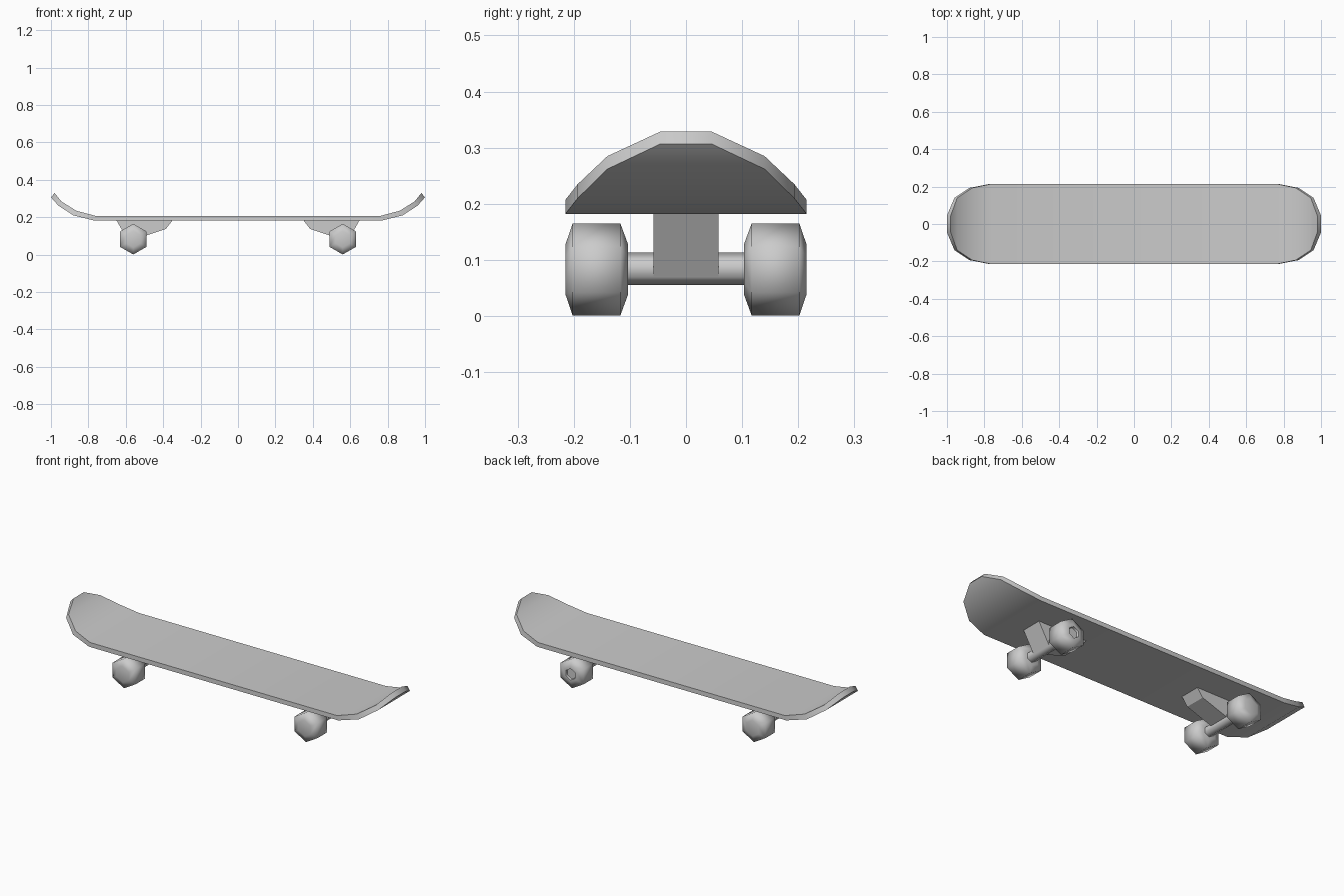
import bpy, bmesh
from math import sin, cos, pi, radians

if "Cube" in bpy.data.objects:
    bpy.data.objects.remove(bpy.data.objects["Cube"])


def make_object(name, verts, faces, angle=None):
    mesh = bpy.data.meshes.new(name)
    mesh.from_pydata(verts, [], faces)
    bm = bmesh.new()
    bm.from_mesh(mesh)
    bmesh.ops.recalc_face_normals(bm, faces=bm.faces)
    bm.to_mesh(mesh)
    bm.free()
    obj = bpy.data.objects.new(name, mesh)
    bpy.context.collection.objects.link(obj)
    if angle:
        bpy.ops.object.select_all(action='DESELECT')
        obj.select_set(True)
        bpy.context.view_layer.objects.active = obj
        bpy.ops.object.shade_smooth_by_angle(angle=radians(angle))
    return obj


def loft(name, rings, angle=None):
    """Join equal-sized rings into a capped tube."""
    n = len(rings[0])
    verts = [v for ring in rings for v in ring]
    faces = [(i * n + j, i * n + (j + 1) % n, (i + 1) * n + (j + 1) % n, (i + 1) * n + j)
             for i in range(len(rings) - 1) for j in range(n)]
    faces += [tuple(range(n)), tuple(range(len(verts) - n, len(verts)))]
    return make_object(name, verts, faces, angle)


def hex_lathe(name, x, z, profile, angle=None):
    """Six-sided body along y; profile holds (y, radius)."""
    rings = [[(x + r * sin(k * pi / 3), y, z + r * cos(k * pi / 3)) for k in range(6)]
             for y, r in profile]
    return loft(name, rings, angle)


# Deck: half profile (half width, top x, top z, bottom x, bottom z), mirrored
half = [(0.215, 0.76, 0.207, 0.767, 0.182),
        (0.193, 0.865, 0.235, 0.88, 0.21),
        (0.14, 0.945, 0.285, 0.96, 0.262),
        (0.045, 0.98, 0.329, 1.0, 0.307)]
stations = [(w, -tx, tz, -bx, bz) for w, tx, tz, bx, bz in reversed(half)] + half
loft("deck", [[(tx, -w, tz), (tx, w, tz), (bx, w, bz), (bx, -w, bz)]
              for w, tx, tz, bx, bz in stations], 35)

WHEEL_X, WHEEL_Z, WHEEL_R = 0.56, 0.083, 0.082
truck_profile = [(0.35, 0.184), (0.385, 0.138), (0.585, 0.07), (0.65, 0.184)]

for sx, end in ((-1, "left"), (1, "right")):
    # Wedge-shaped truck and its axle
    loft("truck_" + end, [[(sx * x, y, z) for x, z in truck_profile]
                          for y in (-0.058, 0.058)])
    hex_lathe("axle_" + end, sx * WHEEL_X, WHEEL_Z + 0.001,
              [(-0.11, 0.029), (0.11, 0.029)], 61)
    # Wheels, one of them with a hollow hub
    for sy, side in ((-1, "front"), (1, "back")):
        profile = [(0.103, 0.044), (0.117, WHEEL_R), (0.202, WHEEL_R), (0.215, 0.044)]
        if sx > 0 and sy > 0:
            profile += [(0.215, 0.032), (0.203, 0.03)]
        hex_lathe(f"wheel_{end}_{side}", sx * WHEEL_X, WHEEL_Z,
                  [(sy * y, r) for y, r in profile], 75)
